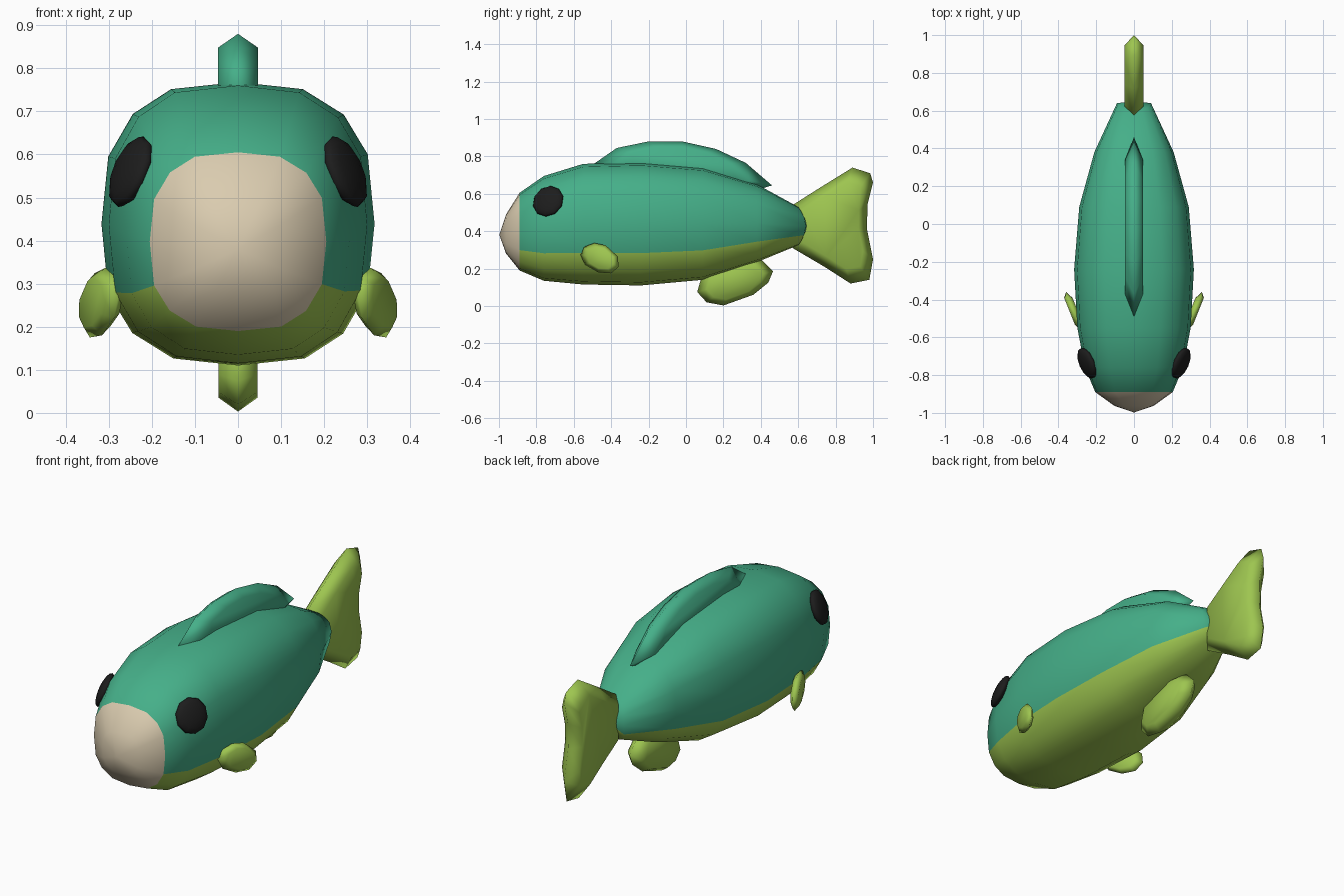
import bpy
import bmesh
from mathutils import Vector

cube = bpy.data.objects.get("Cube")
if cube:
    bpy.data.objects.remove(cube, do_unlink=True)


def material(name, r, g, b):
    mat = bpy.data.materials.new(name)
    mat.use_nodes = True
    mat.diffuse_color = (r, g, b, 1)
    bsdf = mat.node_tree.nodes["Principled BSDF"]
    bsdf.inputs["Base Color"].default_value = (r, g, b, 1)
    bsdf.inputs["Roughness"].default_value = 0.8
    return mat


teal = material("teal", 0.06, 0.43, 0.25)
lime = material("lime green", 0.34, 0.56, 0.08)
cream = material("cream", 0.70, 0.60, 0.43)
black = material("black", 0.012, 0.012, 0.012)


def finish(bm, name, *mats):
    bmesh.ops.recalc_face_normals(bm, faces=bm.faces)
    for face in bm.faces:
        face.smooth = True
    mesh = bpy.data.meshes.new(name)
    bm.to_mesh(mesh)
    bm.free()
    for mat in mats:
        mesh.materials.append(mat)
    obj = bpy.data.objects.new(name, mesh)
    bpy.context.collection.objects.link(obj)
    return obj


# Body: rounded-square section lofted along y; the last ring bows around the tail
quarter = [(0, 1), (0.475, 0.95), (0.775, 0.77), (0.95, 0.49)]
section = []
for _ in range(4):
    section += quarter
    quarter = [(z, -x) for x, z in quarter]
# the quarter turn swaps x and z
SIDES = len(section)

# y, half width, bottom, top, bow
rings = [
    (-0.962, 0.105, 0.28, 0.49, 0),
    (-0.89, 0.205, 0.19, 0.605, 0),
    (-0.76, 0.26, 0.135, 0.695, 0),
    (-0.55, 0.30, 0.115, 0.76, 0),
    (-0.24, 0.317, 0.11, 0.768, 0),
    (0.09, 0.29, 0.14, 0.74, 0),
    (0.38, 0.21, 0.235, 0.65, 0),
    (0.64, 0.09, 0.325, 0.53, 0.04),
]
bm = bmesh.new()
loops = []
for y, w, low, high, bow in rings:
    mid, half = (low + high) / 2, (high - low) / 2
    loops.append([bm.verts.new((x * w, y - bow * z * z, mid + z * half))
                  for x, z in section])
nose = bm.verts.new((0, -0.998, 0.38))
end = bm.verts.new((0, 0.65, 0.43))
for i in range(SIDES):
    j = (i + 1) % SIDES
    belly = section[i][1] + section[j][1] < -1
    bm.faces.new((nose, loops[0][i], loops[0][j])).material_index = 2
    for k in range(len(rings) - 1):
        face = bm.faces.new((loops[k][i], loops[k][j], loops[k + 1][j], loops[k + 1][i]))
        face.material_index = 2 if k == 0 else int(belly)
    bm.faces.new((end, loops[-1][i], loops[-1][j])).material_index = int(belly)
finish(bm, "body", teal, lime, cream)


# Fins: sharp outer rim with a raised, scaled-in panel on each side
def fin(name, mat, outline, thick, place=lambda x, y, z: (x, y, z), inset=0.75):
    ys, zs = zip(*outline)
    cy, cz = (min(ys) + max(ys)) / 2, (min(zs) + max(zs)) / 2
    bm = bmesh.new()
    rim = [bm.verts.new(place(0, y, z)) for y, z in outline]
    n = len(rim)
    for x in (-thick, thick):
        panel = [bm.verts.new(place(x, cy + (y - cy) * inset, cz + (z - cz) * inset))
                 for y, z in outline]
        bm.faces.new(panel)
        for i in range(n):
            j = (i + 1) % n
            bm.faces.new((rim[i], rim[j], panel[j], panel[i]))
    return finish(bm, name, mat)


fin("dorsal_fin", teal,
    [(-0.50, 0.755), (-0.37, 0.845), (-0.2, 0.88), (-0.02, 0.88), (0.16, 0.84),
     (0.32, 0.765), (0.46, 0.645), (0.38, 0.62), (0.15, 0.64), (-0.15, 0.67),
     (-0.38, 0.69)], 0.047)

fin("tail_fin", lime,
    [(0.57, 0.31), (0.57, 0.54), (0.72, 0.635), (0.89, 0.74), (0.985, 0.71),
     (1.0, 0.66), (0.97, 0.54), (0.968, 0.41), (1.0, 0.25), (0.98, 0.14),
     (0.88, 0.12), (0.74, 0.21)], 0.05)

fin("lower_fin", lime,
    [(0.06, 0.075), (0.09, 0.18), (0.24, 0.26), (0.40, 0.25), (0.465, 0.185),
     (0.44, 0.125), (0.36, 0.06), (0.2, 0.003), (0.11, 0.02)], 0.045)

side_outline = [(-0.565, 0.275), (-0.55, 0.315), (-0.49, 0.337), (-0.43, 0.325),
                (-0.365, 0.265), (-0.36, 0.21), (-0.40, 0.175), (-0.47, 0.18),
                (-0.54, 0.22)]

for label, s in (("left", 1), ("right", -1)):
    # Side fins sweep out and back
    fin(label + "_side_fin", lime, side_outline, 0.022,
        lambda x, y, z: (s * (0.32 + (y + 0.46) * 0.4 + x), y, z), 0.7)

    # Eyes: flattened spheres lying on the cheeks
    bm = bmesh.new()
    bmesh.ops.create_uvsphere(bm, u_segments=10, v_segments=8, radius=0.088)
    normal = Vector((s * 0.85, -0.36, 0.36))
    turn = normal.to_track_quat("Z", "Y")
    for v in bm.verts:
        v.co.z *= 0.33
        v.co = turn @ v.co + Vector((s * 0.249, -0.737, 0.56))
    finish(bm, label + "_eye", black)
